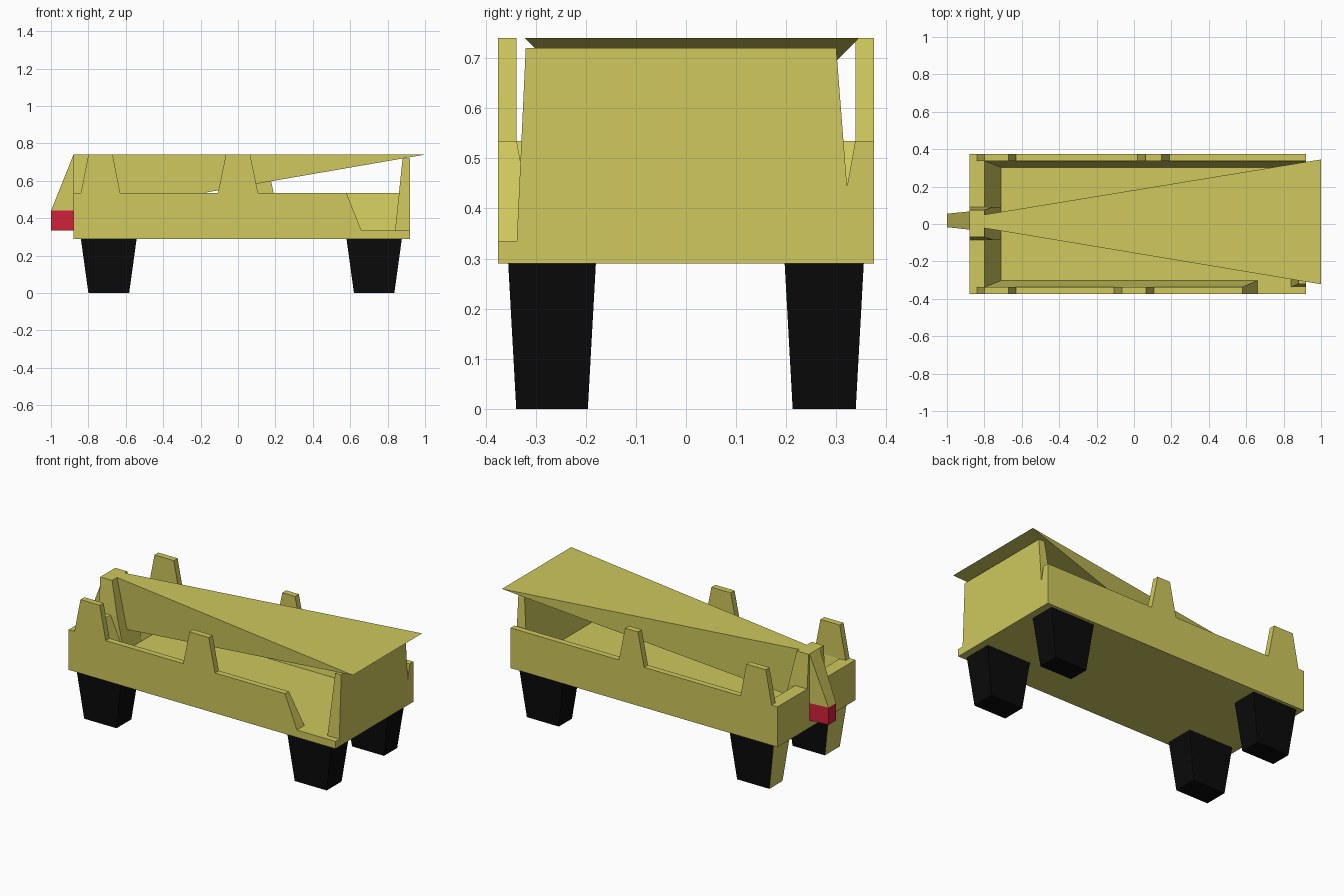
import bpy, bmesh

if "Cube" in bpy.data.objects:
    bpy.data.objects.remove(bpy.data.objects["Cube"])

def material(name, rgb):
    m = bpy.data.materials.new(name)
    m.diffuse_color = (*rgb, 1)
    m.use_nodes = True
    m.node_tree.nodes["Principled BSDF"].inputs["Base Color"].default_value = m.diffuse_color
    return m

OLIVE = material("olive_yellow", (0.62, 0.58, 0.11))
RED = material("red", (0.62, 0.015, 0.04))
BLACK = material("black", (0.003, 0.003, 0.003))

def finish(name, bm, mat):
    bmesh.ops.recalc_face_normals(bm, faces=bm.faces)
    me = bpy.data.meshes.new(name)
    bm.to_mesh(me)
    bm.free()
    me.materials.append(mat)
    ob = bpy.data.objects.new(name, me)
    bpy.context.collection.objects.link(ob)
    return ob

def loft(name, a, b, mat=OLIVE):
    """Solid between two matching outlines."""
    bm = bmesh.new()
    va = [bm.verts.new(p) for p in a]
    vb = [bm.verts.new(p) for p in b]
    n = len(va)
    bm.faces.new(va)
    bm.faces.new(vb[::-1])
    for i in range(n):
        j = (i + 1) % n
        bm.faces.new((va[i], vb[i], vb[j], va[j]))
    return finish(name, bm, mat)

def rect(x0, x1, y0, y1, z):
    return [(x0, y0, z), (x1, y0, z), (x1, y1, z), (x0, y1, z)]

# Bed floor
loft("bed_floor", rect(-.88, .92, -.375, .375, .29), rect(-.88, .92, -.375, .375, .335))

# Side walls with raised stakes
def side_wall(name, y0, y1, stake, tail):
    prof = [(-.88, .335), (-.88, .535), (-.84, .535), (-.80, .74), (-.67, .74), (-.63, .535)]
    a, b = stake
    prof += [(a, .535), (a + .042, .74), (b - .042, .74), (b, .535)] + tail
    loft(name, [(x, y0, z) for x, z in prof], [(x, y1, z) for x, z in prof])

side_wall("front_side_wall", -.375, -.338, (-.107, .107), [(.58, .535), (.66, .335)])
side_wall("back_side_wall", .338, .375, (.02, .19), [(.92, .535), (.92, .335)])

# Sloping inner faces of the bed
for name, s, xt, xb in (("front_inner_slope", -1, .58, .66), ("back_inner_slope", 1, .92, .92)):
    loft(name,
         [(-.85, s * .338, .335), (-.85, s * .338, .535), (-.85, s * .302, .335)],
         [(xb, s * .338, .335), (xt, s * .338, .535), (xb, s * .302, .335)])

# Left end wall, sloping inside
loft("left_end_wall", rect(-.88, -.71, -.338, .338, .335), rect(-.88, -.80, -.338, .338, .535))

# Right end plate
loft("right_end_plate", rect(.84, .92, -.338, .33, .335), rect(.88, .92, -.32, .30, .72))

# Centre post on the left end
loft("centre_post_base", rect(-.88, -.71, -.085, .09, .335), rect(-.88, -.755, -.085, .09, .535))
loft("centre_post", rect(-.88, -.755, -.085, .09, .535), rect(-.88, -.80, -.07, .075, .74))

# Nose wedge and red nose block
loft("nose_wedge",
     [(-1, -.017, .44), (-.88, -.03, .44), (-.88, -.03, .74)],
     [(-1, .055, .44), (-.88, .067, .44), (-.88, .067, .74)])
loft("nose_block",
     [(-1, -.017, .335), (-.88, -.03, .335), (-.88, .067, .335), (-1, .055, .335)],
     [(-1, -.017, .44), (-.88, -.03, .44), (-.88, .067, .44), (-1, .055, .44)], RED)

# Wedge-shaped top panel, fanning out and thinning to the right
bm = bmesh.new()
pts = [(-.80, -.022, .74), (-.80, .05, .74), (-.735, -.022, .44), (-.735, .05, .44),
       (1, -.322, .74), (1, .345, .74)]
v = [bm.verts.new(p) for p in pts]
for f in ((0, 4, 5, 1), (0, 2, 4), (1, 5, 3), (2, 3, 5, 4), (0, 1, 3, 2)):
    bm.faces.new([v[i] for i in f])
finish("top_wedge", bm, OLIVE)

# Tapered legs; left pair has a body-coloured outer face
for side, y0, y1 in (("front", -.355, -.18), ("back", .197, .355)):
    for end, x0, x1 in (("left", -.84, -.542), ("right", .58, .876)):
        leg = loft(f"{side}_{end}_leg", rect(x0 + .04, x1 - .04, y0 + .016, y1 - .016, 0),
                   rect(x0, x1, y0, y1, .29), BLACK)
        if end == "left":
            leg.data.materials.append(OLIVE)
            for p in leg.data.polygons:
                if p.normal.x < -.9:
                    p.material_index = 1
